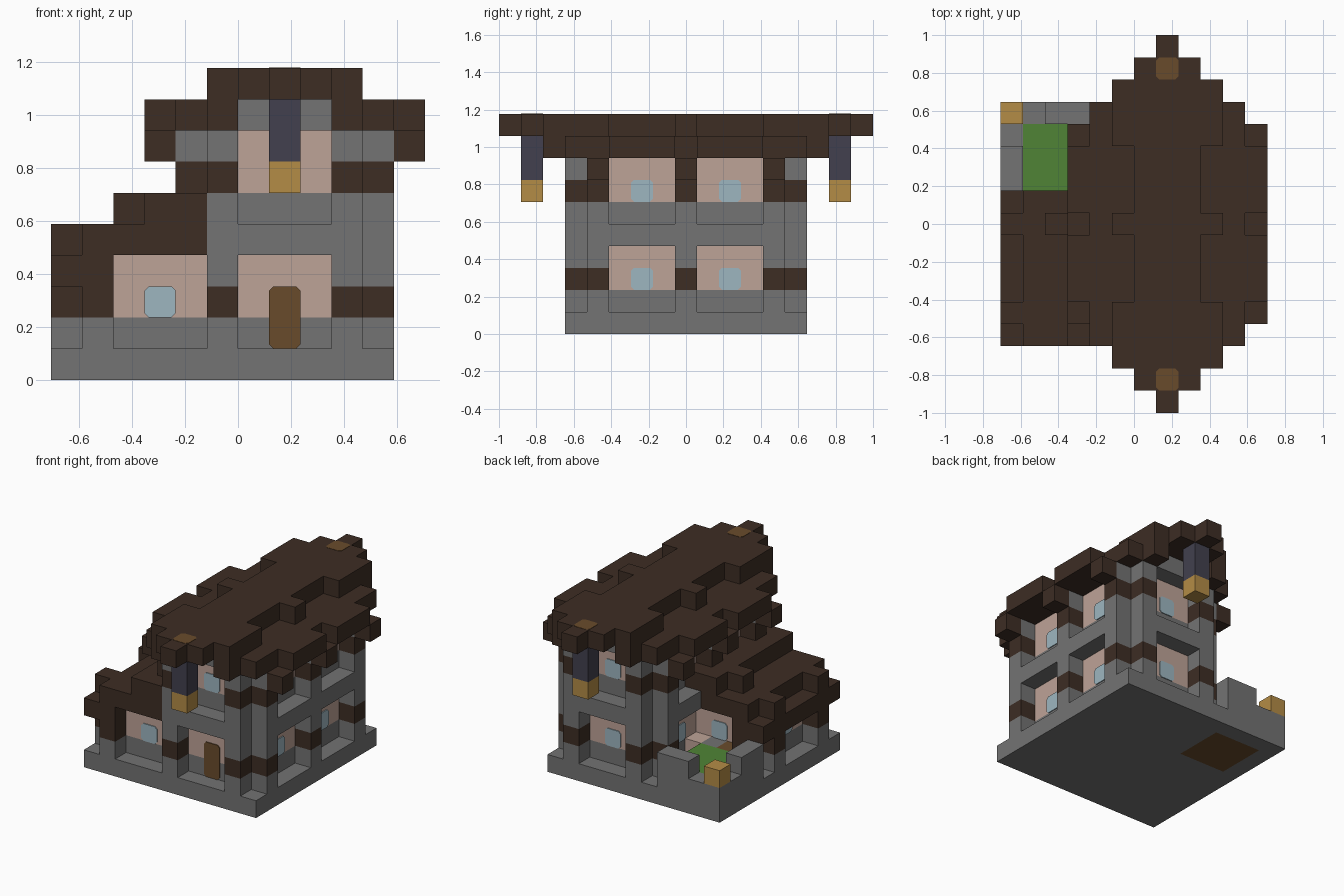
import bpy, bmesh, math
from mathutils import Matrix, Vector

if "Cube" in bpy.data.objects:
    bpy.data.objects.remove(bpy.data.objects["Cube"])

V = 2 / 17                      # block size
X0, Y0 = -6 * V, -8.5 * V       # grid origin


def material(name, rgb):
    m = bpy.data.materials.new(name)
    lin = [((c / 255 + 0.055) / 1.055) ** 2.4 for c in rgb]
    m.diffuse_color = (*lin, 1)
    m.use_nodes = True
    m.node_tree.nodes["Principled BSDF"].inputs["Base Color"].default_value = m.diffuse_color
    return m


MATS = {n: material(n, c) for n, c in {
    "dark_wood": (61, 45, 36), "stone": (115, 115, 115), "plaster": (190, 163, 151),
    "glass_blue": (158, 182, 192), "brown_wood": (105, 75, 43), "gold": (180, 140, 70),
    "iron": (66, 64, 78), "grass_green": (80, 132, 54)}.items()}

cells = {}


def fill(part, mat, xs, ys, zs):
    """Fill inclusive block ranges; later fills overwrite earlier ones."""
    for i in range(xs[0], xs[1] + 1):
        for j in range(ys[0], ys[1] + 1):
            for k in range(zs[0], zs[1] + 1):
                cells[i, j, k] = (part, mat)


def both_x(part, mat, xs, ys, zs):
    """Fill and mirror across the tower's long axis."""
    fill(part, mat, xs, ys, zs)
    fill(part, mat, (14 - xs[1], 14 - xs[0]), ys, zs)


def both_y(fn, part, mat, xs, ys, zs):
    """Fill and mirror front to back."""
    fn(part, mat, xs, ys, zs)
    fn(part, mat, xs, (16 - ys[1], 16 - ys[0]), zs)


# Plinth and garden soil
fill("plinth", "stone", (0, 10), (3, 13), (0, 0))
fill("garden_soil", "brown_wood", (1, 3), (10, 12), (0, 0))

# Tower: core, plaster storeys, lintel ring and posts with dark bands
fill("tower_walls", "stone", (5, 9), (4, 12), (1, 8))
for z in (2, 6):
    fill("tower_walls", "plaster", (5, 9), (4, 12), (z, z + 1))
both_y(fill, "tower_walls", "stone", (5, 9), (3, 3), (4, 4))
both_x("tower_walls", "stone", (10, 10), (4, 12), (4, 4))
for z in range(1, 8):
    mat = "dark_wood" if z in (2, 6) else "stone"
    both_y(both_x, "tower_posts", mat, (9, 9), (3, 3), (z, z))
    for j in (4, 8, 12):
        both_x("tower_posts", mat, (10, 10), (j, j), (z, z))

# Side wing: core, plaster and posts
fill("wing_walls", "stone", (1, 4), (4, 8), (1, 3))
fill("wing_walls", "plaster", (1, 4), (4, 8), (2, 3))
for z, mat in ((1, "stone"), (2, "dark_wood")):
    for j in (3, 9):
        fill("wing_posts", mat, (1, 1), (j, j), (z, z))
    for j in (4, 8):
        fill("wing_posts", mat, (0, 0), (j, j), (z, z))

# Wing roof, stepping down away from the tower
for j in (3, 9):
    fill("wing_roof", "dark_wood", (1, 1), (j, j), (3, 3))
fill("wing_roof", "dark_wood", (0, 0), (3, 9), (3, 3))
fill("wing_roof", "dark_wood", (1, 4), (3, 9), (4, 4))
for j in (4, 8):
    fill("wing_roof", "dark_wood", (0, 0), (j, j), (4, 4))
fill("wing_roof", "dark_wood", (3, 4), (3, 9), (5, 5))
fill("wing_roof", "dark_wood", (2, 2), (8, 8), (5, 5))

# Tower roof: eave layers, then the ridge layer with pointed ends
fill("tower_roof", "dark_wood", (4, 10), (3, 13), (8, 8))
both_y(fill, "gable_wall", "stone", (6, 8), (3, 3), (8, 8))
both_y(both_x, "tower_roof", "dark_wood", (9, 9), (2, 2), (8, 8))
both_y(both_x, "tower_roof", "dark_wood", (11, 11), (5, 7), (8, 8))
for j in (4, 8, 12):
    both_x("tower_roof", "dark_wood", (11, 11), (j, j), (7, 7))
fill("tower_roof", "dark_wood", (6, 8), (1, 15), (9, 9))
fill("tower_roof", "dark_wood", (5, 9), (8, 8), (9, 9))
both_y(fill, "tower_roof", "dark_wood", (5, 9), (2, 4), (9, 9))
both_y(fill, "tower_roof", "dark_wood", (7, 7), (0, 0), (9, 9))

# Lanterns hanging from the ridge ends
both_y(fill, "lantern_chain", "iron", (7, 7), (1, 1), (7, 8))
both_y(fill, "lantern", "gold", (7, 7), (1, 1), (6, 6))

# Walled garden in the back corner
fill("garden_grass", "grass_green", (1, 3), (10, 12), (1, 1))
fill("garden_wall", "stone", (0, 0), (10, 13), (1, 1))
fill("garden_wall", "stone", (0, 3), (13, 13), (1, 1))
fill("garden_wall", "stone", (2, 3), (13, 13), (2, 2))
fill("garden_wall", "stone", (0, 0), (10, 11), (2, 2))
fill("garden_lamp", "gold", (0, 0), (13, 13), (2, 2))
fill("garden_step", "brown_wood", (2, 2), (9, 9), (1, 1))
fill("garden_step", "stone", (3, 3), (9, 9), (1, 1))
fill("garden_step", "plaster", (4, 4), (9, 9), (1, 1))


def finish(name, bm, mats):
    me = bpy.data.meshes.new(name)
    bm.to_mesh(me)
    bm.free()
    for m in mats:
        me.materials.append(MATS[m])
    bpy.context.collection.objects.link(bpy.data.objects.new(name, me))


# Turn each part into a mesh of its exposed block faces
for part in sorted({p for p, m in cells.values()}):
    bm = bmesh.new()
    mats = sorted({m for p, m in cells.values() if p == part})
    for (i, j, k), (p, m) in cells.items():
        if p != part:
            continue
        centre = Vector((X0 + (i + .5) * V, Y0 + (j + .5) * V, (k + .5) * V))
        for axis in range(3):
            for s in (-1, 1):
                step = [0, 0, 0]
                step[axis] = s
                if (i + step[0], j + step[1], k + step[2]) in cells:
                    continue
                n = Vector(step)
                u = Vector([float(a == (axis + 1) % 3) for a in range(3)])
                w = n.cross(u)
                quad = [n + a * u + b * w for a, b in ((-1, -1), (1, -1), (1, 1), (-1, 1))]
                f = bm.faces.new([bm.verts.new(centre + q * V / 2) for q in quad])
                f.material_index = mats.index(m)
    bmesh.ops.remove_doubles(bm, verts=bm.verts, dist=1e-4)
    if bm.faces:
        finish(part, bm, mats)
    else:
        bm.free()


def plate(bm, i, j, k, w, h, turn=0, flat=False):
    """Thin plate with clipped corners; i, j, k is its centre in grid units."""
    c, t, a, b = 0.016, 0.006, w * V / 2, h * V / 2
    pts = [(-a + c, -b), (a - c, -b), (a, -b + c), (a, b - c),
           (a - c, b), (-a + c, b), (-a, b - c), (-a, -b + c)]
    rot = Matrix.Rotation(-math.pi / 2, 4, 'X') if flat else Matrix.Rotation(math.radians(turn), 4, 'Z')
    mx = Matrix.Translation((X0 + i * V, Y0 + j * V, k * V)) @ rot
    front = [bm.verts.new(mx @ Vector((x, -t, z))) for x, z in pts]
    back = [bm.verts.new(mx @ Vector((x, 0, z))) for x, z in pts]
    bm.faces.new(front)
    for q in range(8):
        r = (q + 1) % 8
        bm.faces.new((front[r], front[q], back[q], back[r]))


# Window panes
bm = bmesh.new()
for z in (2.5, 6.5):
    for j in (6.5, 10.5):
        plate(bm, 10, j, z, 1, 1, 90)
        if z > 3 or j > 8:
            plate(bm, 5, j, z, 1, 1, -90)
    plate(bm, 7.5, 13, z, 1, 1, 180)
plate(bm, 7.5, 4, 6.5, 1, 1)
plate(bm, 3.5, 4, 2.5, 1, 1)
plate(bm, 3.5, 9, 2.5, 1, 1, 180)
plate(bm, 1, 6.5, 2.5, 1, 1, -90)
finish("window_panes", bm, ["glass_blue"])

# Front door
bm = bmesh.new()
plate(bm, 7.5, 4, 2, 1, 2)
finish("front_door", bm, ["brown_wood"])

# Round pegs on the ridge above the lanterns
bm = bmesh.new()
for j in (1.5, 15.5):
    plate(bm, 7.5, j, 10, 1, 1, flat=True)
for v in bm.verts:
    v.co.z -= 0.004
finish("ridge_pegs", bm, ["brown_wood"])
